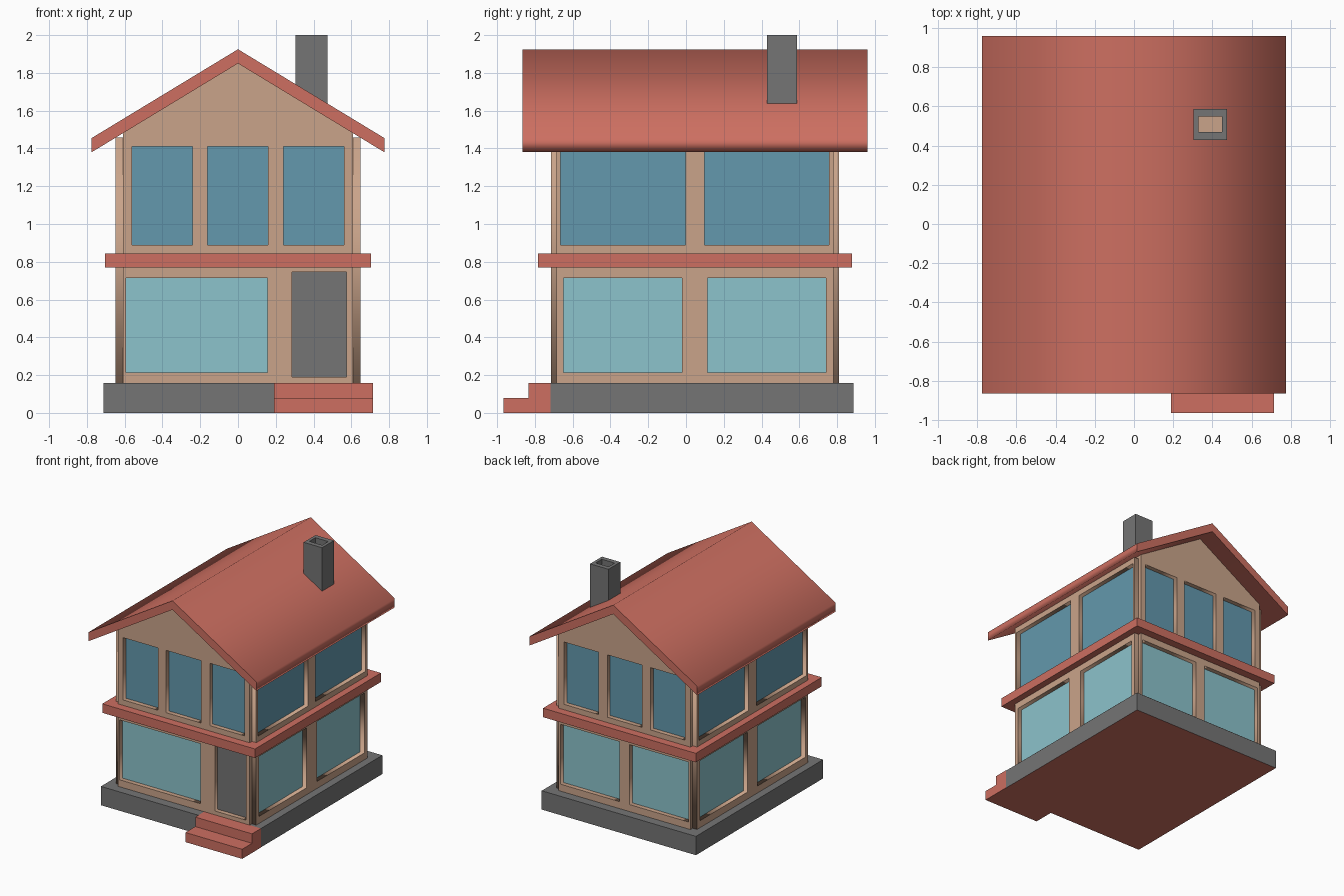
import bpy, bmesh, math
from mathutils import Vector

if "Cube" in bpy.data.objects:
    bpy.data.objects.remove(bpy.data.objects["Cube"])

YC = 0.0475          # centre of the house in depth
SLOPE = 0.606        # roof pitch
DEPTH = 0.045        # window recess


def material(name, r, g, b):
    lin = [((c / 255 + 0.055) / 1.055) ** 2.4 for c in (r, g, b)]
    m = bpy.data.materials.new(name)
    m.diffuse_color = (*lin, 1)
    m.use_nodes = True
    m.node_tree.nodes["Principled BSDF"].inputs["Base Color"].default_value = m.diffuse_color
    return m


TAN = material("tan_wall", 202, 164, 138)
RED = material("red_tile", 205, 111, 97)
GREY = material("dark_grey", 117, 117, 117)
BLUE = material("blue_glass", 99, 152, 173)
TEAL = material("teal_glass", 140, 195, 204)


def box(name, x, y, z, mat):
    """Box given by (min, max) on each axis."""
    bm = bmesh.new()
    bmesh.ops.create_cube(bm, size=1)
    for v in bm.verts:
        v.co = Vector([(a + b) / 2 + c * (b - a) for (a, b), c in zip((x, y, z), v.co)])
    me = bpy.data.meshes.new(name)
    bm.to_mesh(me)
    bm.free()
    me.materials.append(mat)
    ob = bpy.data.objects.new(name, me)
    bpy.context.collection.objects.link(ob)
    return ob


def rect(u0, u1, v0, v1):
    return [(u0, v0), (u1, v0), (u1, v1), (u0, v1)]


def slab(name, outline, holes, loc, thick, mat, side=False):
    """Upright slab with openings: a filled 2D outline extruded around loc."""
    cu = bpy.data.curves.new(name, 'CURVE')
    cu.dimensions = '2D'
    cu.fill_mode = 'BOTH'
    cu.extrude = thick / 2
    for pts in [outline] + holes:
        sp = cu.splines.new('POLY')
        sp.points.add(len(pts) - 1)
        for p, (u, v) in zip(sp.points, pts):
            p.co = (u, v, 0, 1)
        sp.use_cyclic_u = True
    cu.materials.append(mat)
    ob = bpy.data.objects.new(name, cu)
    ob.location = loc
    ob.rotation_euler = (math.pi / 2, 0, math.pi / 2 if side else 0)
    bpy.context.collection.objects.link(ob)
    bpy.ops.object.select_all(action='DESELECT')
    ob.select_set(True)
    bpy.context.view_layer.objects.active = ob
    bpy.ops.object.convert(target='MESH')
    return bpy.context.object


# Foundation with a red underside
base = box("foundation", (-0.712, 0.712), (-0.791, 0.886), (0, 0.157), GREY)
base.data.materials.append(RED)
for p in base.data.polygons:
    if p.normal.z < -0.5:
        p.material_index = 1

# Entrance steps
box("upper_step", (0.19, 0.714), (-0.835, -0.717), (0, 0.159), RED)
box("lower_step", (0.19, 0.714), (-0.965, -0.835), (0, 0.08), RED)

# Solid core of the house, with gable ends
W, CW = 0.648, 0.648 - DEPTH
Y0, Y1 = -0.715, 0.81


def gable(w):
    e = 1.852 - SLOPE * w
    return [(-w, 0.15), (w, 0.15), (w, e), (0, 1.852), (-w, e)]


slab("house_core", gable(CW), [], (0, YC, 0), Y1 - Y0 - 2 * DEPTH, TAN)

# Openings as (u min, u max, z min, z max, material)
UP, LOW = (0.89, 1.41), (0.215, 0.715)
upper_three = [(a, b, *UP, BLUE) for a, b in ((-0.56, -0.24), (-0.162, 0.16), (0.24, 0.56))]
front = upper_three + [(-0.593, 0.155, *LOW, TEAL), (0.286, 0.575, 0.19, 0.745, GREY)]
back = upper_three + [(-0.59, -0.045, *LOW, TEAL), (0.045, 0.59, *LOW, TEAL)]
sides = [(-0.664, -0.003, *UP, BLUE), (0.098, 0.757, *UP, BLUE),
         (-0.648, -0.02, *LOW, TEAL), (0.115, 0.74, *LOW, TEAL)]

# Facade frames with glass plates set deep in each opening
T = 0.008


def facade(name, outline, openings, sign, side):
    if side:
        loc = (sign * (W - DEPTH / 2), 0, 0)
    else:
        loc = (0, YC + sign * ((Y1 - Y0) / 2 - DEPTH / 2), 0)
    slab(name + "_wall", outline, [rect(*o[:4]) for o in openings], loc, DEPTH, TAN, side)
    for o in openings:
        kind = "door" if o[4] is GREY else "window"
        if side:
            x = sorted((sign * (CW - 0.001), sign * (CW + T - 0.001)))
            box(f"{name}_{kind}", x, o[:2], o[2:4], o[4])
        else:
            c = YC + sign * ((Y1 - Y0) / 2 - DEPTH)
            y = sorted((c - sign * 0.001, c + sign * (T - 0.001)))
            box(f"{name}_{kind}", o[:2], y, o[2:4], o[4])


facade("front", gable(CW + 0.005), front, -1, False)
facade("back", gable(CW + 0.005), back, 1, False)
side_outline = rect(Y0 + 0.03, Y1 - 0.03, 0.15, 1.457)
facade("right", side_outline, sides, 1, True)
facade("left", side_outline, sides, -1, True)

# Ledge between the floors
box("floor_ledge", (-0.705, 0.705), (-0.783, 0.878), (0.77, 0.845), RED)

# Pitched roof
roof = [(-0.775, 1.38), (0, 1.85), (0.775, 1.38), (0.775, 1.455), (0, 1.925), (-0.775, 1.455)]
slab("roof", roof, [], (0, YC, 0), 1.825, RED)

# Chimney with a sunken flue whose floor is wall coloured
chimney = box("chimney", (0.305, 0.475), (0.43, 0.587), (1.55, 2.0), GREY)
chimney.data.materials.append(TAN)
bm = bmesh.new()
bm.from_mesh(chimney.data)
top = max(bm.faces, key=lambda f: f.calc_center_median().z)
bmesh.ops.inset_region(bm, faces=[top], thickness=0.036)
mid = top.calc_center_median()
for v in top.verts:
    v.co.y = mid.y + (v.co.y - mid.y) * 0.75
flue = bmesh.ops.extrude_discrete_faces(bm, faces=[top])["faces"][0]
for v in flue.verts:
    v.co.z -= 0.06
flue.material_index = 1
bm.to_mesh(chimney.data)
bm.free()
